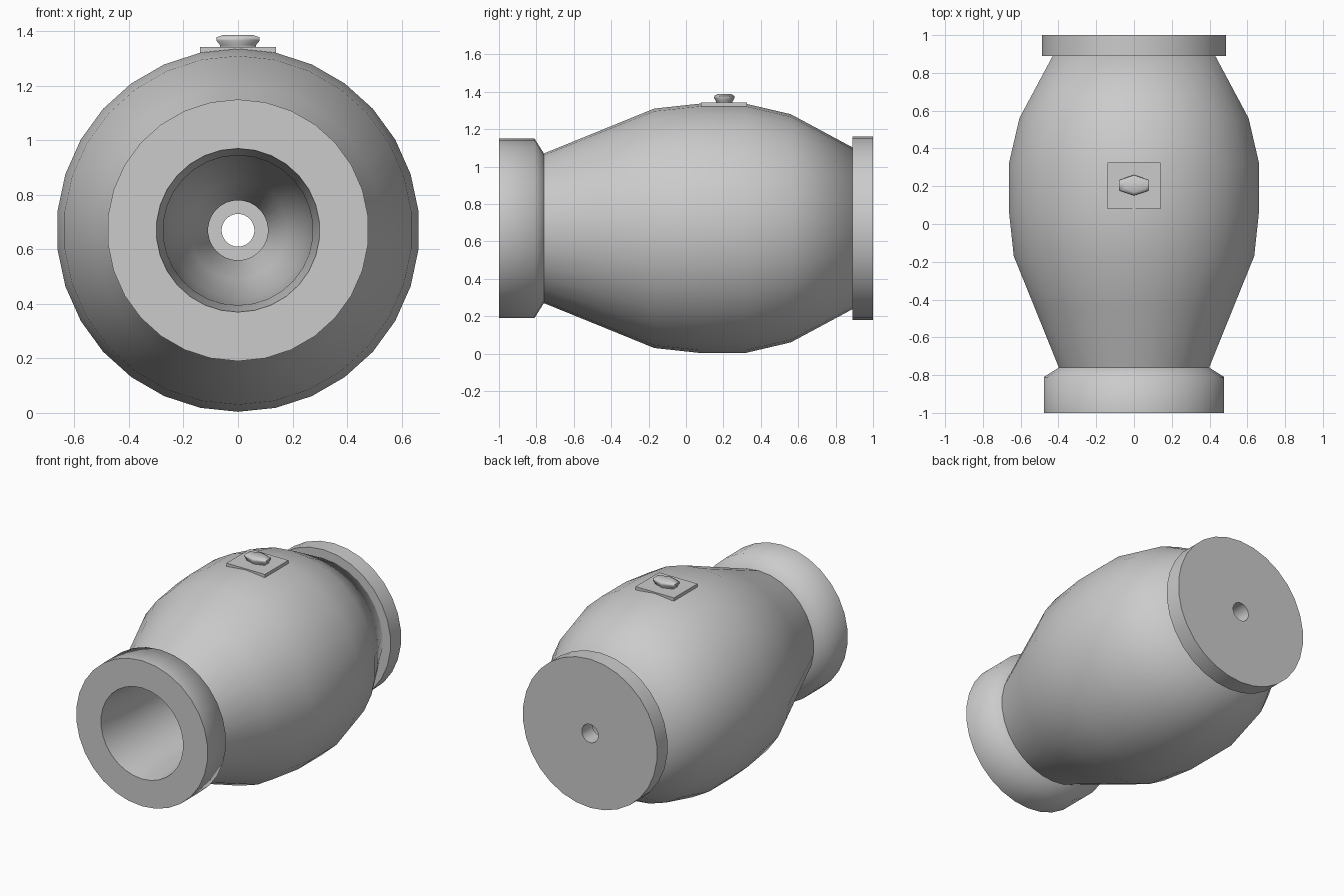
import bpy, bmesh
from math import sin, cos, tau, radians

if "Cube" in bpy.data.objects:
    bpy.data.objects.remove(bpy.data.objects["Cube"])

AXIS_Z = 0.67


def ring_mesh(name, rings, close_loop, smooth):
    """Bridge equal-length rings of points into a surface."""
    bm = bmesh.new()
    loops = [[bm.verts.new(p) for p in ring] for ring in rings]
    n = len(loops[0])
    pairs = list(zip(loops, loops[1:]))
    if close_loop:
        pairs.append((loops[-1], loops[0]))
    else:
        bm.faces.new(loops[0])
        bm.faces.new(loops[-1])
    for a, b in pairs:
        for i in range(n):
            j = (i + 1) % n
            bm.faces.new((a[i], a[j], b[j], b[i]))
    bmesh.ops.recalc_face_normals(bm, faces=bm.faces)
    mesh = bpy.data.meshes.new(name)
    bm.to_mesh(mesh)
    bm.free()
    obj = bpy.data.objects.new(name, mesh)
    bpy.context.collection.objects.link(obj)
    bpy.ops.object.select_all(action='DESELECT')
    obj.select_set(True)
    bpy.context.view_layer.objects.active = obj
    bpy.ops.object.shade_smooth_by_angle(angle=radians(smooth))
    return obj


def lathe_y(name, profile, sides=30, smooth=62):
    """Revolve a closed (y, radius) profile about the horizontal axis."""
    rings = [[(r * sin(tau * i / sides), y, AXIS_Z - r * cos(tau * i / sides))
              for i in range(sides)] for y, r in profile]
    return ring_mesh(name, rings, True, smooth)


# Barrel: front collar, neck, bulging shell and tapering bore
lathe_y("barrel_body", [
    (-1.0, 0.30), (-1.0, 0.48), (-0.81, 0.48), (-0.76, 0.40),
    (-0.44, 0.53), (-0.17, 0.64), (0.07, 0.666), (0.32, 0.666),
    (0.56, 0.61), (0.895, 0.43), (0.895, 0.11), (0.78, 0.11),
    (0.62, 0.18), (0.30, 0.25), (-0.30, 0.272), (-0.76, 0.275)])

# Rear end cap with a small centre hole
lathe_y("rear_cap", [(0.89, 0.06), (0.89, 0.49), (1.0, 0.49), (1.0, 0.06)])

# Flat mounting plate on top
rings = [[(-0.14, 0.08, z), (0.14, 0.08, z), (0.14, 0.325, z), (-0.14, 0.325, z)]
         for z in (1.322, 1.343)]
ring_mesh("top_plate", rings, False, 30)

# Six-sided stretched button
rings = [[(rx * sin(tau * i / 6), 0.205 + ry * cos(tau * i / 6), z) for i in range(6)]
         for rx, ry, z in ((0.075, 0.043, 1.335), (0.077, 0.045, 1.35),
                           (0.092, 0.055, 1.366), (0.091, 0.053, 1.378),
                           (0.06, 0.038, 1.387))]
ring_mesh("top_button", rings, False, 62)
